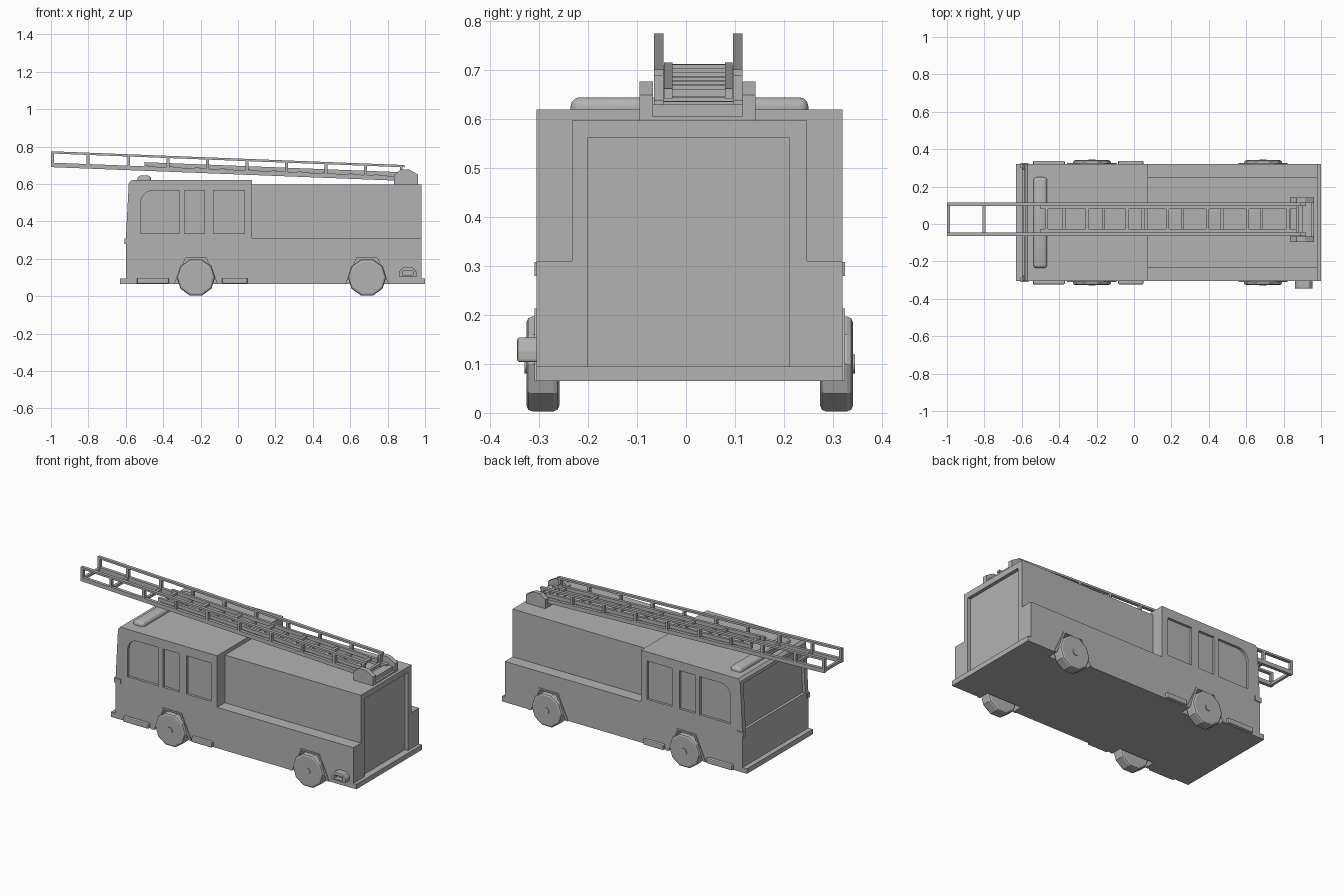
import bpy, bmesh, math
from mathutils import Matrix, Vector

if "Cube" in bpy.data.objects:
    bpy.data.objects.remove(bpy.data.objects["Cube"], do_unlink=True)

grey = bpy.data.materials.new("plain_grey")
grey.use_nodes = True
grey.diffuse_color = (0.45, 0.45, 0.45, 1)
grey.node_tree.nodes["Principled BSDF"].inputs["Base Color"].default_value = (0.45, 0.45, 0.45, 1)

MID = 0.0075           # centre line of the body
HALF = 0.3125          # half width of the body
FLOOR = 0.065          # underside of the body


def finish(name, bm):
    bmesh.ops.recalc_face_normals(bm, faces=bm.faces)
    mesh = bpy.data.meshes.new(name)
    bm.to_mesh(mesh)
    bm.free()
    mesh.materials.append(grey)
    obj = bpy.data.objects.new(name, mesh)
    bpy.context.collection.objects.link(obj)
    return obj


def add_prism(bm, pts, axis, a, b):
    """Extrude an outline from a to b: axis y takes (x, z), axis x takes (y, z)."""
    def place(p, t):
        return (p[0], t, p[1]) if axis == "y" else (t, p[0], p[1])
    ring = [[bm.verts.new(place(p, t)) for p in pts] for t in (a, b)]
    bm.faces.new(ring[0])
    bm.faces.new(ring[1])
    n = len(pts)
    for i in range(n):
        j = (i + 1) % n
        bm.faces.new((ring[0][i], ring[0][j], ring[1][j], ring[1][i]))


def rect(u0, u1, v0, v1):
    return [(u0, v0), (u1, v0), (u1, v1), (u0, v1)]


def prism(name, pts, axis, a, b, bevel=0, segments=2):
    bm = bmesh.new()
    add_prism(bm, pts, axis, a, b)
    if bevel:
        bmesh.ops.bevel(bm, geom=bm.edges[:], offset=bevel, segments=segments,
                        affect="EDGES", profile=0.5)
    return finish(name, bm)


def cut(target, cutter):
    """Subtract the cutter and discard it."""
    mod = target.modifiers.new("cut", "BOOLEAN")
    mod.operation = "DIFFERENCE"
    mod.solver = "EXACT"
    mod.object = cutter
    bpy.context.view_layer.update()
    graph = bpy.context.evaluated_depsgraph_get()
    mesh = bpy.data.meshes.new_from_object(target.evaluated_get(graph))
    target.modifiers.clear()
    target.data = mesh
    bpy.data.objects.remove(cutter, do_unlink=True)


def side_y(side, out):
    """Y position a distance outside (or inside) the body side."""
    return MID + side * (HALF + out)


def arch(x, bottom, top, height):
    return [(x - bottom, FLOOR), (x - top, height), (x + top, height), (x + bottom, FLOOR)]


# Main body shells
cab = prism("cab", [(-0.6, FLOOR), (-0.6, 0.3), (-0.584, 0.605), (-0.57, 0.62),
                    (0.075, 0.62), (0.075, FLOOR)], "y", side_y(-1, 0), side_y(1, 0))
half_profile = [(HALF, FLOOR), (HALF, 0.31), (0.24, 0.31), (0.24, 0.597)]
rear_profile = [(MID + u, v) for u, v in half_profile]
rear_profile += [(MID - u, v) for u, v in reversed(half_profile)]
rear_body = prism("rear_body", rear_profile, "x", 0.075, 0.98)

# Recessed side windows, the front one with a rounded upper corner
corner = [(-0.455 + 0.065 * math.cos(a), 0.5 + 0.065 * math.sin(a))
          for a in [math.pi / 2 + i * math.pi / 10 for i in range(6)]]
windows = [[(-0.52, 0.335), (-0.315, 0.335), (-0.315, 0.565)] + corner,
           rect(-0.285, -0.18, 0.335, 0.565),
           rect(-0.13, 0.035, 0.335, 0.565)]
for side in (-1, 1):
    bm = bmesh.new()
    for outline in windows:
        add_prism(bm, outline, "y", side_y(side, -0.015), side_y(side, 0.05))
    cut(cab, finish("window_cutter", bm))

# Windscreen and rear door recesses
screen = [(-0.7, 0.315), (-0.583, 0.315), (-0.57, 0.585), (-0.7, 0.585)]
cut(cab, prism("windscreen_cutter", screen, "y", -0.275, 0.29))
cut(rear_body, prism("door_cutter", rect(-0.2, 0.212, 0.095, 0.563), "x", 0.96, 1.05))

# Wheels, wells and arch trims
for x, shell, end in ((-0.225, cab, "front"), (0.69, rear_body, "rear")):
    for side, label in ((-1, "right"), (1, "left")):
        well = [(x - 0.118, 0.0), (x - 0.115, FLOOR), (x - 0.056, 0.203),
                (x + 0.056, 0.203), (x + 0.115, FLOOR), (x + 0.118, 0.0)]
        trim = prism(f"{end}_{label}_arch", arch(x, 0.132, 0.064, 0.213), "y",
                     side_y(side, -0.01), side_y(side, 0.005))
        for target in (shell, trim):
            cut(target, prism("well_cutter", well, "y",
                              side_y(side, -0.06), side_y(side, 0.05)))

        bm = bmesh.new()
        spin = Matrix.Rotation(math.pi / 2, 4, "X") @ Matrix.Rotation(math.pi / 10, 4, "Z")
        centre = Matrix.Translation((x, side_y(side, -0.0125), 0.1))
        bmesh.ops.create_cone(bm, cap_ends=True, segments=10, radius1=0.102,
                              radius2=0.102, depth=0.067, matrix=centre @ spin)
        rims = [e for e in bm.edges if abs(e.verts[0].co.y - e.verts[1].co.y) < 0.001]
        bmesh.ops.bevel(bm, geom=rims, offset=0.012, segments=2, affect="EDGES", profile=0.5)
        finish(f"{end}_{label}_wheel", bm)

        bm = bmesh.new()
        hub = Matrix.Translation((x, side_y(side, 0.018), 0.1))
        bmesh.ops.create_cone(bm, cap_ends=True, segments=12, radius1=0.019, radius2=0.019,
                              depth=0.014, matrix=hub @ Matrix.Rotation(math.pi / 2, 4, "X"))
        finish(f"{end}_{label}_hub", bm)

# Bumpers, side steps and corner markers
prism("front_bumper", rect(-0.63, -0.595, FLOOR, 0.095), "x", 0, 1).data.transform(
    Matrix(((0, 1, 0, 0), (1, 0, 0, 0), (0, 0, 1, 0), (0, 0, 0, 1))) @
    Matrix.Identity(4))
bumper = bpy.data.objects["front_bumper"]
for v in bumper.data.vertices:
    v.co = Vector((v.co.x, 0, v.co.z)) + Vector((0, side_y(1 if v.co.y > 0.5 else -1, 0), 0))
bumper.data.flip_normals()
prism("rear_bumper", rect(side_y(-1, 0), side_y(1, 0), FLOOR, 0.095), "x", 0.975, 1.0)
for side, label in ((-1, "right"), (1, "left")):
    for name, a, b in (("front", -0.54, -0.37), ("middle", -0.085, 0.05)):
        prism(f"{name}_{label}_step", rect(a, b, FLOOR + 0.001, 0.098), "y",
              side_y(side, -0.01), side_y(side, 0.018), bevel=0.006)
    prism(f"{label}_marker", rect(-0.607, -0.565, 0.28, 0.308), "y",
          side_y(side, -0.02), side_y(side, 0.005))

# Hose outlet on the right rear corner
outlet = prism("hose_outlet", [(0.86, 0.104), (0.955, 0.104), (0.955, 0.13), (0.935, 0.154),
                               (0.88, 0.154), (0.86, 0.13)], "y",
               side_y(-1, 0.04), side_y(-1, -0.01), bevel=0.005)
cut(outlet, prism("outlet_cutter", rect(0.88, 0.935, 0.114, 0.136), "y",
                  side_y(-1, 0.06), side_y(-1, 0.012)))

# Roof light bar
light_bar = prism("light_bar", rect(-0.538, -0.464, 0.6, 0.645), "y", -0.236, 0.25,
                  bevel=0.018, segments=3)

# Ladder mount
cheek = [(0.835, 0.59), (0.835, 0.65), (0.87, 0.677), (0.915, 0.677), (0.963, 0.65), (0.963, 0.59)]
for label, a, b in (("right", -0.095, -0.067), ("left", 0.115, 0.142)):
    prism(f"{label}_ladder_mount", cheek, "y", a, b)
prism("ladder_mount_base", rect(0.835, 0.963, 0.59, 0.606), "y", -0.08, 0.13)
prism("ladder_mount_back", rect(0.9, 0.95, 0.6, 0.63), "y", -0.07, 0.12)


def ladder_z(x):
    """Underside of the sloping ladder."""
    return 0.69 - 0.039 * (x + 1)


def sloped(x0, x1, low, high):
    return [(x0, ladder_z(x0) + low), (x1, ladder_z(x1) + low),
            (x1, ladder_z(x1) + high), (x0, ladder_z(x0) + high)]


# Outer ladder: two trussed sides joined by rungs
posts = [-1.0, -0.81] + [-0.592 + 0.211 * i for i in range(7)] + [0.865]
bm = bmesh.new()
for a, b in ((-0.065, -0.046), (0.096, 0.115)):
    add_prism(bm, sloped(-1, 0.92, 0, 0.024), "y", a, b)
    add_prism(bm, sloped(-1, 0.89, 0.073, 0.085), "y", a, b)
    for x in posts:
        add_prism(bm, sloped(x, x + 0.015, 0.02, 0.076), "y", a, b)
for x in posts:
    add_prism(bm, sloped(x, x + 0.015, 0.004, 0.02), "y", -0.05, 0.1)
finish("outer_ladder", bm)

# Inner sliding ladder
bm = bmesh.new()
for a, b in ((-0.045, -0.028), (0.08, 0.095)):
    add_prism(bm, sloped(-0.5, 0.87, 0.025, 0.046), "y", a, b)
for i in range(7):
    x = -0.475 + 0.215 * i
    add_prism(bm, sloped(x, x + 0.016, 0.028, 0.043), "y", -0.03, 0.082)
finish("inner_ladder", bm)

# Smooth the rounded parts while keeping their edges sharp
bpy.ops.object.select_all(action="DESELECT")
for obj in bpy.context.scene.objects:
    if obj.type == "MESH" and ("light_bar" in obj.name or "hub" in obj.name):
        obj.select_set(True)
        bpy.context.view_layer.objects.active = obj
bpy.ops.object.shade_smooth_by_angle(angle=math.radians(40))
